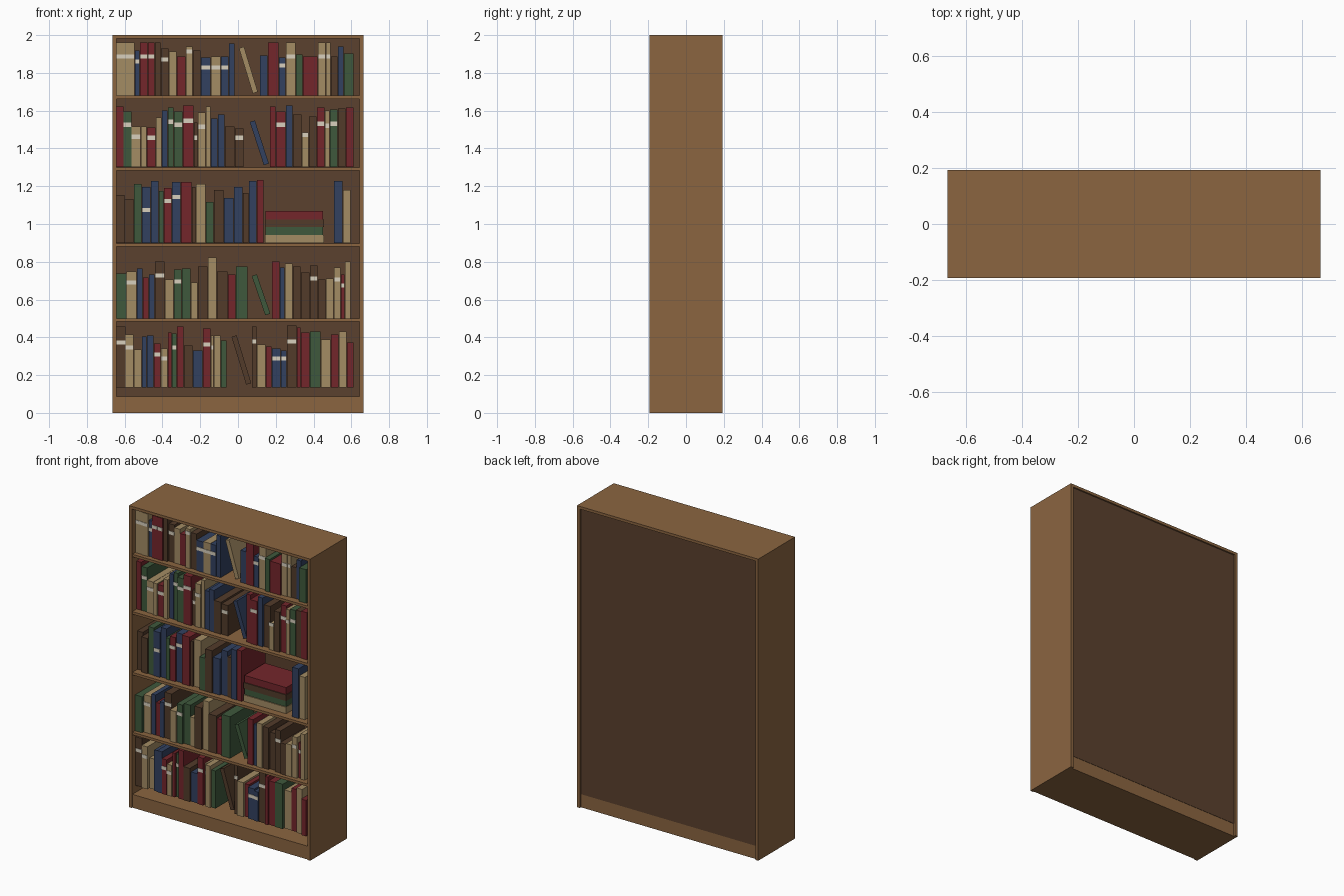
import bpy, bmesh, math, random
from mathutils import Matrix, Vector

if "Cube" in bpy.data.objects:
    bpy.data.objects.remove(bpy.data.objects["Cube"])

random.seed(4)
U = 0.0053                     # layout step for book widths and heights
W, D, H, T = 0.665, 0.193, 2.0, 0.021   # half width, half depth, height, board


def material(name, rgb):
    m = bpy.data.materials.new(name)
    lin = [(c / 255 / 12.92) if c < 11 else ((c / 255 + 0.055) / 1.055) ** 2.4 for c in rgb]
    m.diffuse_color = (*lin, 1)
    m.use_nodes = True
    m.node_tree.nodes["Principled BSDF"].inputs["Base Color"].default_value = m.diffuse_color
    return m


wood = material("oak wood", (139, 101, 64))
dark = material("dark back wood", (91, 65, 46))
CODES = "rbgtnw"               # red, blue, green, tan, brown, white label
covers = [material("red cover", (116, 38, 43)), material("blue cover", (50, 65, 96)),
          material("green cover", (62, 89, 60)), material("tan cover", (164, 140, 100)),
          material("brown cover", (82, 59, 42)), material("cream label", (216, 208, 190))]


def add_box(bm, lo, hi, index=0, tilt=0.0):
    """Box between two corners, optionally tilted sideways about its centre."""
    lo, hi = Vector(lo), Vector(hi)
    mat = (Matrix.Translation((lo + hi) / 2) @ Matrix.Rotation(tilt, 4, 'Y')
           @ Matrix.Diagonal((*(hi - lo), 1)))
    verts = bmesh.ops.create_cube(bm, size=1, matrix=mat)["verts"]
    for f in {f for v in verts for f in v.link_faces}:
        f.material_index = index


def finish(name, bm, mats):
    me = bpy.data.meshes.new(name)
    bm.to_mesh(me)
    bm.free()
    for m in mats:
        me.materials.append(m)
    ob = bpy.data.objects.new(name, me)
    bpy.context.collection.objects.link(ob)


def board(name, lo, hi, mat=wood):
    bm = bmesh.new()
    add_box(bm, lo, hi)
    finish(name, bm, [mat])


# Case: sides, top, solid base, back panel and shelves
I = W - T
board("left_side", (-W, -D, 0), (-I, D, H))
board("right_side", (I, -D, 0), (W, D, H))
board("top_board", (-I, -D, H - 0.018), (I, D, H))
board("base", (-I, -D + 0.006, 0), (I, D - 0.012, 0.088))
board("back_panel", (-I, D - 0.024, 0.088), (I, D - 0.010, H - 0.018), dark)
for n, z in enumerate((0.50, 0.897, 1.30, 1.68)):
    board(f"shelf_{n + 1}", (-I, -D + 0.006, z - 0.017), (I, D - 0.024, z))


def book_row(name, z, colours, widths, heights, labels, lean=None, stack=False):
    """Books from left to right; '-' is a gap. labels: {book: height of label}."""
    bm = bmesh.new()
    x = -0.643
    for i, (c, w, h) in enumerate(zip(colours, widths, heights)):
        x1 = x + w * U
        if c != "-":
            front = -0.15 + random.uniform(-0.012, 0.012)
            add_box(bm, (x + 0.001, front, z), (x1 - 0.001, front + 0.25, z + h * U),
                    CODES.index(c))
            if i in labels:
                lz = z + labels[i] * U
                add_box(bm, (x + 0.001, front - 0.003, lz - 0.011),
                        (x1 - 0.001, front + 0.002, lz + 0.011), 5)
        x = x1
    if lean:                   # one book leaning to the left
        c, cx, cz, length, deg = lean
        add_box(bm, (cx - 0.014, -0.14, cz - length / 2), (cx + 0.014, 0.09, cz + length / 2),
                CODES.index(c), -math.radians(deg))
    if stack:                  # books lying flat
        for n, (c, hgt) in enumerate(zip("tgnr", (0.043, 0.041, 0.040, 0.046))):
            x0, x1 = 0.142 + 0.003 * (n % 2), 0.455 - 0.004 * (n % 2)
            add_box(bm, (x0, -0.145 + 0.006 * (n % 2), z), (x1, 0.075, z + hgt), CODES.index(c))
            z += hgt
    finish(name, bm, covers)


book_row("books_top_row", 1.68, "ttbrrnntrtnbtbb-brbtgrttnbg",
         [9, 9, 5, 8, 7, 6, 8, 8, 9, 7, 8, 10, 10, 8, 6, 25, 8, 11, 7, 10, 7, 15, 8, 5, 7, 6, 10],
         [53, 53, 45, 53, 53, 53, 47, 44, 39, 49, 45, 38, 39, 39, 52, 0, 40, 53, 38, 53, 41, 39,
          53, 53, 39, 49, 42],
         {0: 39, 1: 39, 2: 34, 3: 39, 4: 39, 6: 36, 9: 44, 11: 28, 12: 28, 13: 28, 18: 30,
          19: 39, 22: 39, 23: 39}, ("t", 0.055, 1.815, 0.25, 17))

book_row("books_fourth_row", 1.303, "rgttrtbggrnttbbnn-rrbntnrtgnr",
         [7, 8, 9, 6, 9, 6, 6, 6, 9, 11, 4, 8, 5, 7, 7, 10, 9, 26, 6, 10, 7, 9, 7, 8, 8, 5, 8, 8, 8],
         [60, 55, 40, 40, 39, 49, 56, 59, 55, 61, 44, 54, 60, 48, 52, 40, 38, 0, 60, 55, 61, 52,
          32, 50, 59, 56, 57, 58, 59],
         {1: 42, 2: 30, 4: 29, 7: 45, 8: 42, 9: 46, 10: 29, 11: 40, 16: 29, 19: 42, 22: 32,
          24: 43, 25: 41, 26: 43}, ("b", 0.113, 1.43, 0.24, 18))

book_row("books_third_row", 0.90, "nngbbgrbrntgnbbnbr-bt",
         [8, 9, 8, 9, 8, 5, 8, 9, 11, 4, 10, 8, 10, 10, 9, 6, 8, 7, 70, 9, 8],
         [48, 44, 59, 56, 62, 52, 55, 61, 61, 56, 59, 41, 53, 45, 56, 50, 62, 63, 0, 62, 53],
         {3: 33, 6: 42, 7: 46}, stack=True)

book_row("books_second_row", 0.50, "gtbrbntggtntnrg-rbtnnnnttrt",
         [10, 10, 6, 6, 6, 10, 9, 8, 9, 7, 10, 9, 11, 8, 12, 24, 8, 5, 8, 8, 9, 8, 8, 8, 7, 4, 6],
         [45, 47, 50, 41, 44, 57, 39, 49, 50, 36, 52, 61, 47, 44, 52, 0, 57, 51, 55, 52, 46, 53,
          39, 40, 51, 44, 57],
         {1: 36, 5: 43, 7: 37, 21: 40, 24: 39, 25: 33}, ("g", 0.122, 0.625, 0.22, 19))

book_row("books_bottom_row", 0.135, "nttbbrtrgrnbrttg-ntrbbnrrgtrtr",
         [9, 8, 8, 5, 7, 7, 7, 4, 5, 7, 9, 10, 8, 3, 7, 6, 25, 5, 9, 6, 9, 6, 10, 4, 9, 11, 10, 8,
          8, 7],
         [61, 53, 38, 51, 52, 44, 39, 55, 54, 61, 42, 37, 59, 52, 52, 47, 0, 61, 43, 41, 39, 37,
          62, 60, 55, 56, 48, 53, 56, 45],
         {0: 45, 1: 40, 5: 33, 6: 29, 8: 40, 12: 43, 13: 40, 17: 46, 20: 29, 21: 29, 22: 46},
         ("n", 0.018, 0.28, 0.265, 17))
